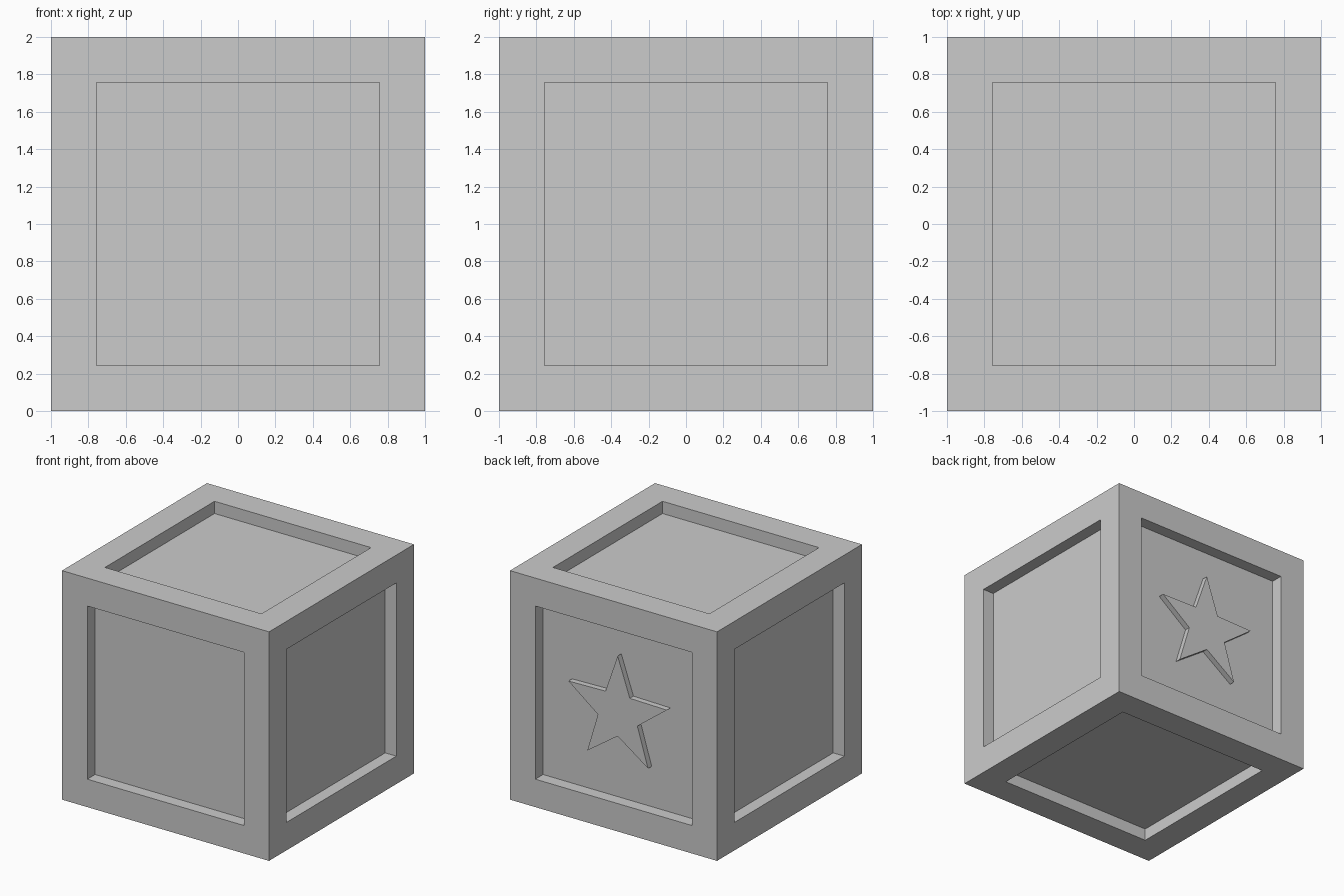
import bpy, bmesh
from math import sin, cos, pi

if "Cube" in bpy.data.objects:
    bpy.data.objects.remove(bpy.data.objects["Cube"])

FRAME = 0.244   # width of the border around each panel
DEPTH = 0.107   # how far panels are sunk
RAISE = 0.05    # star thickness above its panel


def add_object(name, bm):
    bmesh.ops.recalc_face_normals(bm, faces=bm.faces)
    mesh = bpy.data.meshes.new(name)
    bm.to_mesh(mesh)
    bm.free()
    obj = bpy.data.objects.new(name, mesh)
    bpy.context.collection.objects.link(obj)
    obj.location.z = 1
    return obj


# Cube with a straight-walled sunken panel in every face
bm = bmesh.new()
bmesh.ops.create_cube(bm, size=2)
panels = list(bm.faces)
bmesh.ops.inset_individual(bm, faces=panels, thickness=FRAME, use_even_offset=True)
panels = bmesh.ops.extrude_discrete_faces(bm, faces=panels)["faces"]
for face in panels:
    face.normal_update()
    bmesh.ops.translate(bm, verts=face.verts, vec=-face.normal * DEPTH)
add_object("block", bm)

# Raised five-pointed star on the back panel
bm = bmesh.new()
base_y = 1 - DEPTH - 0.004
points = []
for i in range(10):
    r = 0.2 if i % 2 else 0.5
    a = pi / 2 + i * pi / 5
    points.append(bm.verts.new((r * cos(a), base_y, r * sin(a))))
star = bm.faces.new(points)
front = bmesh.ops.extrude_face_region(bm, geom=[star], use_keep_orig=True)["geom"]
moved = [g for g in front if isinstance(g, bmesh.types.BMVert)]
bmesh.ops.translate(bm, verts=moved, vec=(0, RAISE + 0.004, 0))
add_object("back_star", bm)
